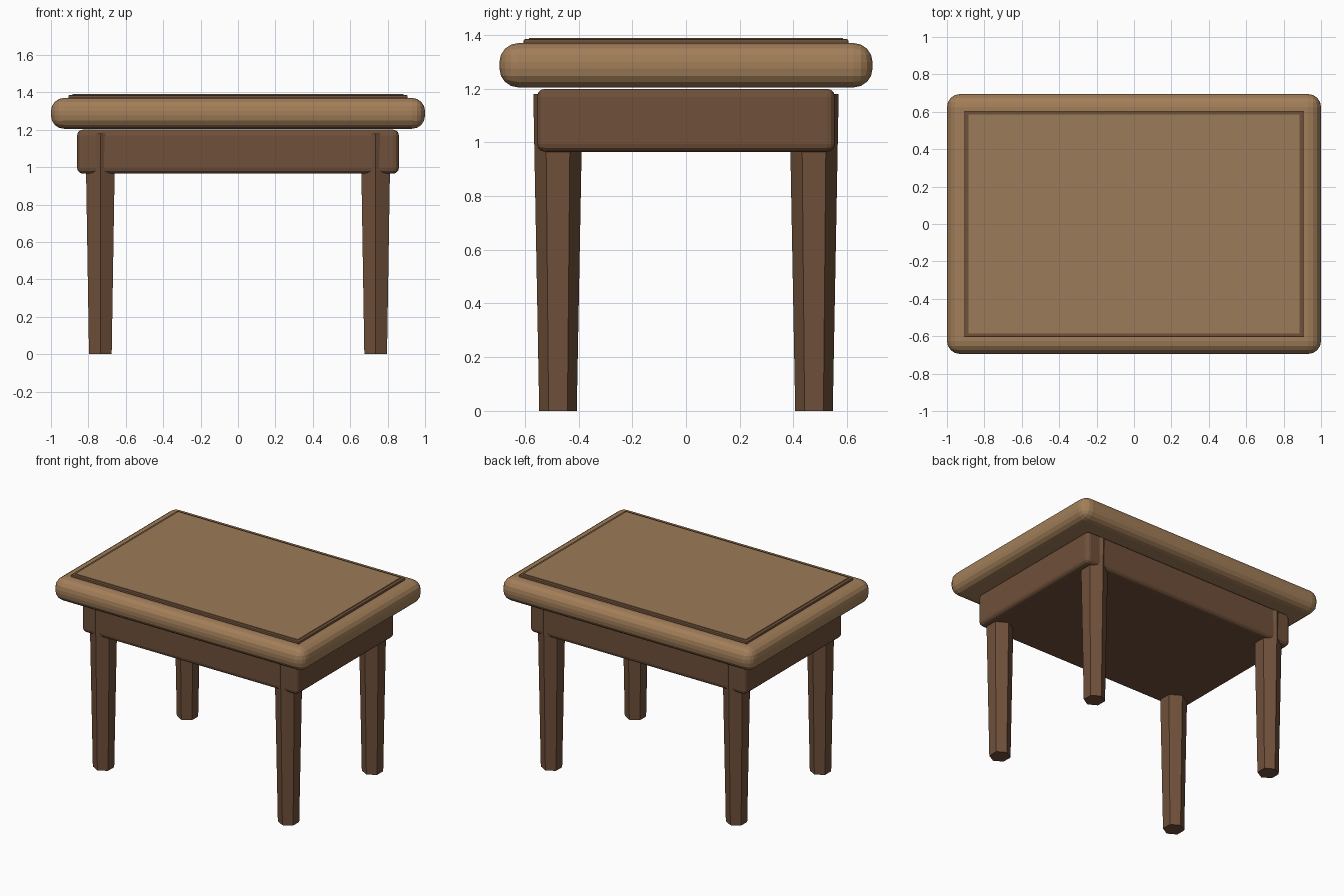
import bpy
import math

old = bpy.data.objects.get("Cube")
if old:
    bpy.data.objects.remove(old, do_unlink=True)


def material(name, rgb):
    m = bpy.data.materials.new(name)
    m.use_nodes = True
    m.diffuse_color = (*rgb, 1)
    m.node_tree.nodes["Principled BSDF"].inputs["Base Color"].default_value = (*rgb, 1)
    return m


light_wood = material("light wood", (0.36, 0.21, 0.10))
dark_wood = material("dark wood", (0.16, 0.08, 0.042))
panel_wood = material("panel wood", (0.33, 0.20, 0.10))


def slab(name, half_x, half_y, bottom, top, bevel, segments, mat):
    """Box between two heights with rounded edges."""
    bpy.ops.mesh.primitive_cube_add(size=2, location=(0, 0, (bottom + top) / 2))
    ob = bpy.context.object
    ob.name = name
    ob.scale = (half_x, half_y, (top - bottom) / 2)
    bpy.ops.object.transform_apply(location=False, rotation=False, scale=True)
    ob.data.materials.append(mat)
    if bevel:
        mod = ob.modifiers.new("rounded edges", "BEVEL")
        mod.width = bevel
        mod.segments = segments
    return ob


# Top, apron and raised inlay
slab("table_top", 1.0, 0.695, 1.205, 1.37, 0.07, 4, light_wood)
slab("apron", 0.86, 0.555, 0.965, 1.20, 0.03, 3, dark_wood)
slab("inlay_border", 0.907, 0.605, 1.366, 1.385, 0.006, 2, dark_wood)
slab("inlay_panel", 0.885, 0.585, 1.38, 1.39, 0, 1, panel_wood)

# Tapered six-sided legs, with an edge facing front and back
for side, sx in (("left", 1), ("right", -1)):
    for end, sy in (("front", -1), ("back", 1)):
        bpy.ops.mesh.primitive_cone_add(
            vertices=6, radius1=0.07, radius2=0.092, depth=1.18,
            location=(sx * 0.736, sy * 0.477, 0.59))
        leg = bpy.context.object
        leg.name = f"{end}_{side}_leg"
        leg.data.materials.append(dark_wood)
